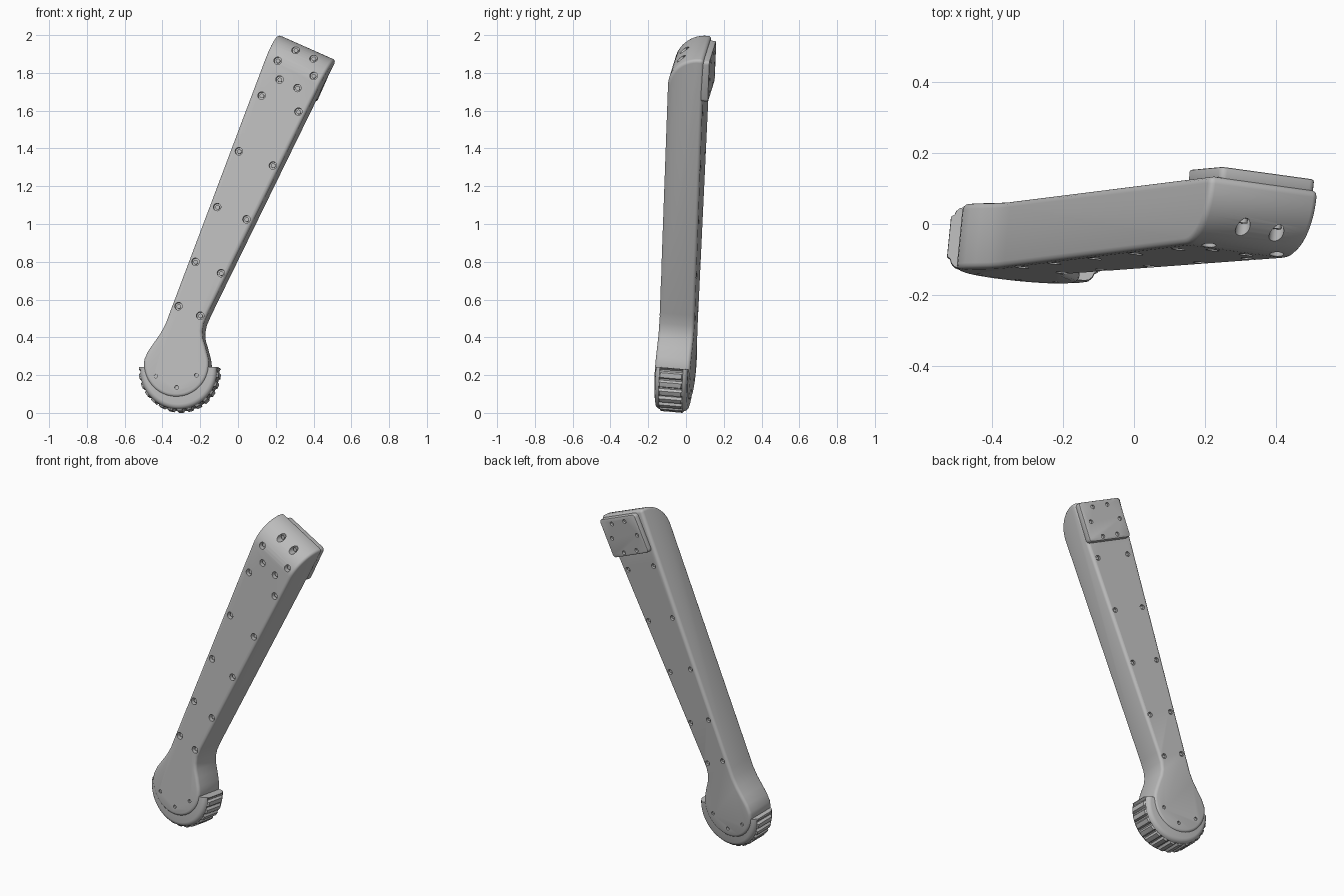
import bpy, bmesh, math
from mathutils import Matrix, Vector

if "Cube" in bpy.data.objects:
    bpy.data.objects.remove(bpy.data.objects["Cube"])

grey = bpy.data.materials.new("grey")
grey.use_nodes = True
grey.diffuse_color = (0.5, 0.5, 0.5, 1)
grey.node_tree.nodes["Principled BSDF"].inputs["Base Color"].default_value = (0.5, 0.5, 0.5, 1)

# The whole assembly leans back and turns slightly
LEAN = Matrix(((1, 0.1, 0, 0), (-0.1, 1, 0.085, -0.107), (0, -0.085, 1, 0), (0, 0, 0, 1)))
HALF = 0.093                      # half thickness of the arm
ROUND = 0.165                     # radius of the rounded top end
END = 1.919                       # top end, measured along the arm
U, V = Vector((0.405, 0.914)), Vector((0.914, -0.405))   # along and across the arm
parts = []


def make_object(name, bm):
    bmesh.ops.recalc_face_normals(bm, faces=bm.faces)
    mesh = bpy.data.meshes.new(name)
    bm.to_mesh(mesh)
    bm.free()
    mesh.materials.append(grey)
    ob = bpy.data.objects.new(name, mesh)
    bpy.context.collection.objects.link(ob)
    return ob


def prism(points, d0, d1):
    bm = bmesh.new()
    front = [bm.verts.new((x, d0, z)) for x, z in points]
    back = [bm.verts.new((x, d1, z)) for x, z in points]
    bm.faces.new(front)
    bm.faces.new(back)
    n = len(points)
    for i in range(n):
        j = (i + 1) % n
        bm.faces.new((front[i], front[j], back[j], back[i]))
    return bm


def add_rod(bm, x, z, d0, d1, r, sides=20):
    m = Matrix.Translation((x, (d0 + d1) / 2, z)) @ Matrix.Rotation(math.pi / 2, 4, 'X')
    bmesh.ops.create_cone(bm, cap_ends=True, segments=sides, radius1=r, radius2=r,
                          depth=abs(d1 - d0), matrix=m)


def apply_mod(ob, kind, **settings):
    mod = ob.modifiers.new(kind, kind)
    for key, value in settings.items():
        setattr(mod, key, value)
    bpy.context.view_layer.objects.active = ob
    bpy.ops.object.modifier_apply(modifier=mod.name)


def drill(ob, holes):
    bm = bmesh.new()
    for hole in holes:
        add_rod(bm, *hole)
    cutter = make_object("hole_cutter", bm)
    cutter.hide_render = True
    apply_mod(ob, 'BOOLEAN', object=cutter, operation='DIFFERENCE', solver='EXACT')
    bpy.data.objects.remove(cutter)


def front_depth(x, z):
    t = max(0, Vector((x, z)).dot(U) - (END - ROUND))
    return -HALF + ROUND - math.sqrt(max(0, ROUND ** 2 - t ** 2))


# Arm outline: straight taper, neck and round hub
outline = [(0.511, 1.873), (0.206, 2.008), (-0.356, 0.517), (-0.374, 0.468),
           (-0.402, 0.415), (-0.437, 0.365), (-0.467, 0.322)]
for i in range(33):
    a = math.radians(170 + i * 205 / 32)
    outline.append((-0.318 + 0.172 * math.cos(a), 0.249 + 0.172 * math.sin(a)))
outline += [(-0.165, 0.345), (-0.178, 0.388), (-0.181, 0.425), (-0.173, 0.468), (-0.149, 0.523)]
bm = prism(outline, -HALF, HALF)
end_edge = [e for e in bm.edges
            if all(v.co.y < 0 and v.co.z > 1.8 for v in e.verts)]
bmesh.ops.recalc_face_normals(bm, faces=bm.faces)
bmesh.ops.bevel(bm, geom=end_edge, offset=ROUND, segments=14, profile=0.5,
                affect='EDGES', clamp_overlap=False)
arm = make_object("arm", bm)
apply_mod(arm, 'BEVEL', width=0.017, segments=3, limit_method='ANGLE',
          angle_limit=math.radians(40))

# Screw positions: plate group, rows along the arm, hub group
plate_spots = [(0.21, 1.865), (0.30, 1.925), (0.395, 1.88),
               (0.22, 1.765), (0.40, 1.785), (0.315, 1.72)]
arm_spots = [(0.125, 1.68), (0.32, 1.595), (0.005, 1.385), (0.185, 1.31), (-0.11, 1.09),
             (0.045, 1.025), (-0.225, 0.80), (-0.09, 0.74), (-0.315, 0.565), (-0.2, 0.515)]
hub_spots = [(-0.435, 0.195), (-0.325, 0.135), (-0.22, 0.2)]
plate_spots, arm_spots, hub_spots = [[(x + 0.009, z - 0.008) for x, z in group]
                                     for group in (plate_spots, arm_spots, hub_spots)]

holes, screws = [], bmesh.new()
for x, z in plate_spots + arm_spots:
    floor = front_depth(x, z) + 0.028
    holes.append((x, z, -0.2, floor, 0.02))
    add_rod(screws, x, z, floor - 0.013, floor + 0.004, 0.012, 12)
for x, z in arm_spots:
    holes.append((x, z, HALF - 0.014, 0.2, 0.015))
    add_rod(screws, x, z, HALF - 0.018, HALF - 0.006, 0.009, 12)
for x, z in hub_spots:
    for side in (-1, 1):
        holes.append((x, z, side * 0.2, side * (HALF - 0.012), 0.01))
drill(arm, holes)
parts.append(arm)

# Mounting plate on the back of the top end
corners = [U * s + V * t for s, t in ((1.675, -0.59), (1.91, -0.59), (1.91, -0.30), (1.675, -0.30))]
plate_bm = prism([tuple(c) for c in corners], HALF - 0.01, HALF + 0.03)
upright = [e for e in plate_bm.edges if abs(e.verts[0].co.y - e.verts[1].co.y) > 0.02]
bmesh.ops.recalc_face_normals(plate_bm, faces=plate_bm.faces)
bmesh.ops.bevel(plate_bm, geom=upright, offset=0.018, segments=4, profile=0.5, affect='EDGES')
plate = make_object("mounting_plate", plate_bm)
apply_mod(plate, 'BEVEL', width=0.006, segments=2, limit_method='ANGLE',
          angle_limit=math.radians(40))
drill(plate, [(x, z, HALF + 0.018, 0.2, 0.012) for x, z in plate_spots])
parts.append(plate)
parts.append(make_object("screws", screws))

# Wheel: turned profile with tread grooves, upper part hidden by the arm
profile = [(0.1, -0.085), (0.178, -0.085), (0.19, -0.082), (0.199, -0.073), (0.203, -0.062),
           (0.212, -0.056)]
profile += [(r, -d) for r, d in reversed(profile)]
wheel = bmesh.new()
teeth, steps = 26, 6
rings = []
for k in range(teeth * steps):
    a = math.tau * k / (teeth * steps)
    groove = k % steps in (0, 1)
    ring = []
    for r, d in profile:
        if groove and abs(d) < 0.06:
            r = 0.198
        ring.append(wheel.verts.new((-0.308 + r * math.cos(a), d, 0.217 + r * math.sin(a))))
    rings.append(ring)
for k, ring in enumerate(rings):
    after = rings[(k + 1) % len(rings)]
    for i in range(len(profile)):
        j = (i + 1) % len(profile)
        wheel.faces.new((ring[i], ring[j], after[j], after[i]))
bmesh.ops.bisect_plane(wheel, geom=wheel.verts[:] + wheel.edges[:] + wheel.faces[:],
                       plane_co=(0, 0, 0.237), plane_no=(0, 0, 1), clear_outer=True)
bmesh.ops.holes_fill(wheel, edges=[e for e in wheel.edges if e.is_boundary], sides=0)
parts.append(make_object("wheel", wheel))

# Set everything in its leaning pose and shade it
for ob in parts:
    ob.data.transform(LEAN)
    ob.data.update()
    bpy.ops.object.select_all(action='DESELECT')
    ob.select_set(True)
    bpy.context.view_layer.objects.active = ob
    bpy.ops.object.shade_smooth_by_angle(angle=math.radians(32))
